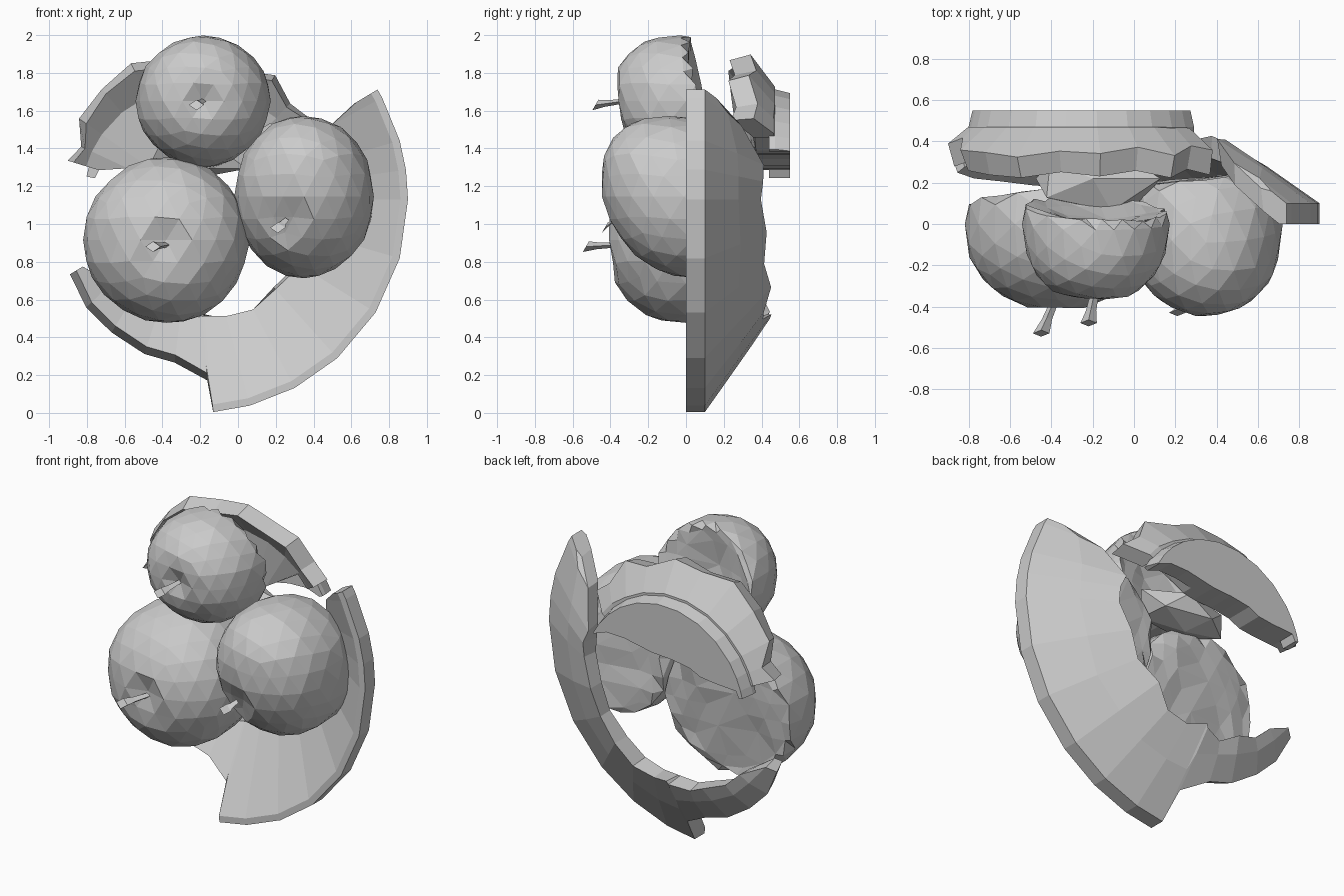
import bpy, bmesh, random
from math import sin, cos, radians, hypot
from mathutils import Vector

if "Cube" in bpy.data.objects:
    bpy.data.objects.remove(bpy.data.objects["Cube"])

random.seed(4)
CX, CZ, RIM = -0.23, 1.13, 1.13      # bowl axis runs along y


def jit(a):
    return random.uniform(-a, a)


def finish(name, bm):
    bmesh.ops.recalc_face_normals(bm, faces=bm.faces[:])
    me = bpy.data.meshes.new(name)
    bm.to_mesh(me)
    bm.free()
    ob = bpy.data.objects.new(name, me)
    bpy.context.collection.objects.link(ob)
    return ob


def inner(r):                         # inside surface depth of the bowl
    return min(max(0.0, (1.09 - r) * 0.69), 0.37)


def outer(r):                         # outside surface depth of the bowl
    return min(0.1 + (RIM - r) * 0.7, 0.47)


def shard(name, rows, section):
    """Sweep a closed (radius, y) section around the bowl axis."""
    bm = bmesh.new()
    rings = []
    for deg, ri, ro in rows:
        a = radians(deg)
        rings.append([bm.verts.new((CX + r * cos(a), y, CZ + r * sin(a)))
                      for r, y in section(ri, ro)])
    n = len(rings[0])
    for p, q in zip(rings, rings[1:]):
        for i in range(n):
            j = (i + 1) % n
            bm.faces.new((p[i], p[j], q[j], q[i]))
    bm.faces.new(rings[0])
    bm.faces.new(rings[-1])
    return finish(name, bm)


def wall(ri, ro):
    rf = ro if ro > 1.1 else ro - 0.04          # broken edges slant
    lip, m = rf - 0.04, (ri + ro) / 2 - 0.02
    rb = ri + jit(0.025)
    return [(ri, inner(ri)), (m, inner(m)), (lip, inner(lip)), (rf, inner(rf)),
            (ro, outer(ro)), (m, outer(m)), (rb, outer(rb) - 0.015 + jit(0.015))]


def floor_wall(ri, ro):
    m, e = max(0.6, ri + 0.04), ro + jit(0.02)
    return [(ri, inner(ri)), (m, inner(m)), (ro - 0.03, inner(ro) + 0.01),
            (e, outer(e) - 0.01), (m, outer(m)), (ri, outer(ri))]


def foot(ri, ro):
    return [(ri, 0.44), (ro, 0.44), (ro, 0.47), (ro - 0.02, 0.55), (ri, 0.55)]


# Large broken rim piece: angle, inner break radius, outer break radius
shard("bowl_rim_shard", [
    (31, 1.0, RIM), (28.5, 0.82, RIM), (16, 0.68, RIM), (8, 0.66, RIM), (0, 0.66, RIM),
    (-16, 0.63, RIM), (-32, 0.66, RIM), (-48, 0.64, RIM), (-62, 0.66, RIM),
    (-75, 0.64, RIM), (-85, 0.62, RIM), (-86, 0.62, 0.96), (-97, 0.64, 0.87),
    (-108, 0.62, 0.86), (-122, 0.64, 0.83), (-135, 0.63, 0.81), (-149, 0.69, 0.77)], wall)

# Upper piece with part of the floor, broken along a lower crescent edge
crescent = [(163, 0.53), (155, 0.39), (145, 0.31), (130, 0.28), (115, 0.25), (100, 0.24),
            (85, 0.24), (70, 0.26), (57, 0.31), (45, 0.40), (35, 0.50)]
edge = [0.70, 0.67, 0.73, 0.76, 0.78, 0.74, 0.77, 0.73, 0.78, 0.72, 0.76]
shard("bowl_floor_shard",
      [(a, max(r, 0.57) if a < 50 else r, e) for (a, r), e in zip(crescent, edge)], floor_wall)
shard("bowl_foot", [(a, r, 0.585) for a, r in [(168, 0.54)] + crescent + [(27, 0.56)]], foot)


def apple(name, c, rad, stem, tip, cut, tilt, hollow, shear):
    """Faceted apple, stem dimple at the front, rough break at the back."""
    c = Vector(c)
    bm = bmesh.new()
    bmesh.ops.create_icosphere(bm, subdivisions=3, radius=1)
    sx, sz = stem
    broken = set()
    for v in bm.verts:
        n = v.co.copy()
        full = abs(n.y) ** 0.82 * (1 if n.y > 0 else -1)      # plump front
        p = c + Vector((n.x * rad[0], full * rad[1], n.z * rad[2])) * (1 + jit(0.012))
        p.y += shear * n.z
        d = hypot(p.x - sx, p.z - sz)
        if n.y < 0 and d < 0.14:
            p.y += 0.07 * (1 - d / 0.14)
        limit = cut + tilt[0] * n.x + tilt[1] * n.z - hollow * (1 - hypot(n.x, n.z)) + jit(0.01)
        if p.y > limit:
            p.y = limit
            broken.add(v)
        v.co = p
    # merge the broken side into large flat facets
    edges = [e for e in bm.edges if e.verts[0] in broken and e.verts[1] in broken]
    bmesh.ops.dissolve_limit(bm, angle_limit=radians(14), edges=edges, verts=list(broken))
    bmesh.ops.triangulate(bm, faces=[f for f in bm.faces if len(f.verts) > 4])
    finish(name, bm)
    # woody stem
    bm = bmesh.new()
    end = Vector(tip)
    root = Vector((sx, c.y - rad[1] * 0.86, sz))
    spots = [(root, 0.02), (root.lerp(end, 0.6), 0.025), (end, 0.04)]
    rings = [[bm.verts.new(p + Vector((r * sin(k * 1.571), 0.4 * r * cos(k * 1.571),
                                       0.7 * r * cos(k * 1.571)))) for k in range(4)]
             for p, r in spots]
    for p, q in zip(rings, rings[1:]):
        for i in range(4):
            j = (i + 1) % 4
            bm.faces.new((p[i], p[j], q[j], q[i]))
    bm.faces.new(rings[0])
    bm.faces.new(rings[-1])
    finish(name + "_stem", bm)


apple("left_apple", (-0.38, 0, 0.915), (0.44, 0.42, 0.44), (-0.38, 0.89),
      (-0.45, -0.53, 0.88), 0.13, (0.04, 0.05), 0.0, 0.0)
apple("right_apple", (0.35, -0.01, 1.145), (0.37, 0.43, 0.43), (0.25, 1.02),
      (0.21, -0.43, 0.98), 0.22, (0.03, 0.0), 0.0, -0.08)
apple("top_apple", (-0.185, 0, 1.65), (0.355, 0.385, 0.35), (-0.19, 1.65),
      (-0.22, -0.48, 1.63), 0.08, (-0.02, -0.06), 0.1, -0.03)

# Broken flesh lodged between the apples and the bowl floor
bm = bmesh.new()
bmesh.ops.create_icosphere(bm, subdivisions=1, radius=1)
for v in bm.verts:
    k = 1 + jit(0.15)
    v.co = (-0.2 + v.co.x * 0.32 * k, 0.22 + v.co.y * 0.18 * k, 1.35 + v.co.z * 0.12 * k)
finish("apple_flesh_chunk", bm)
